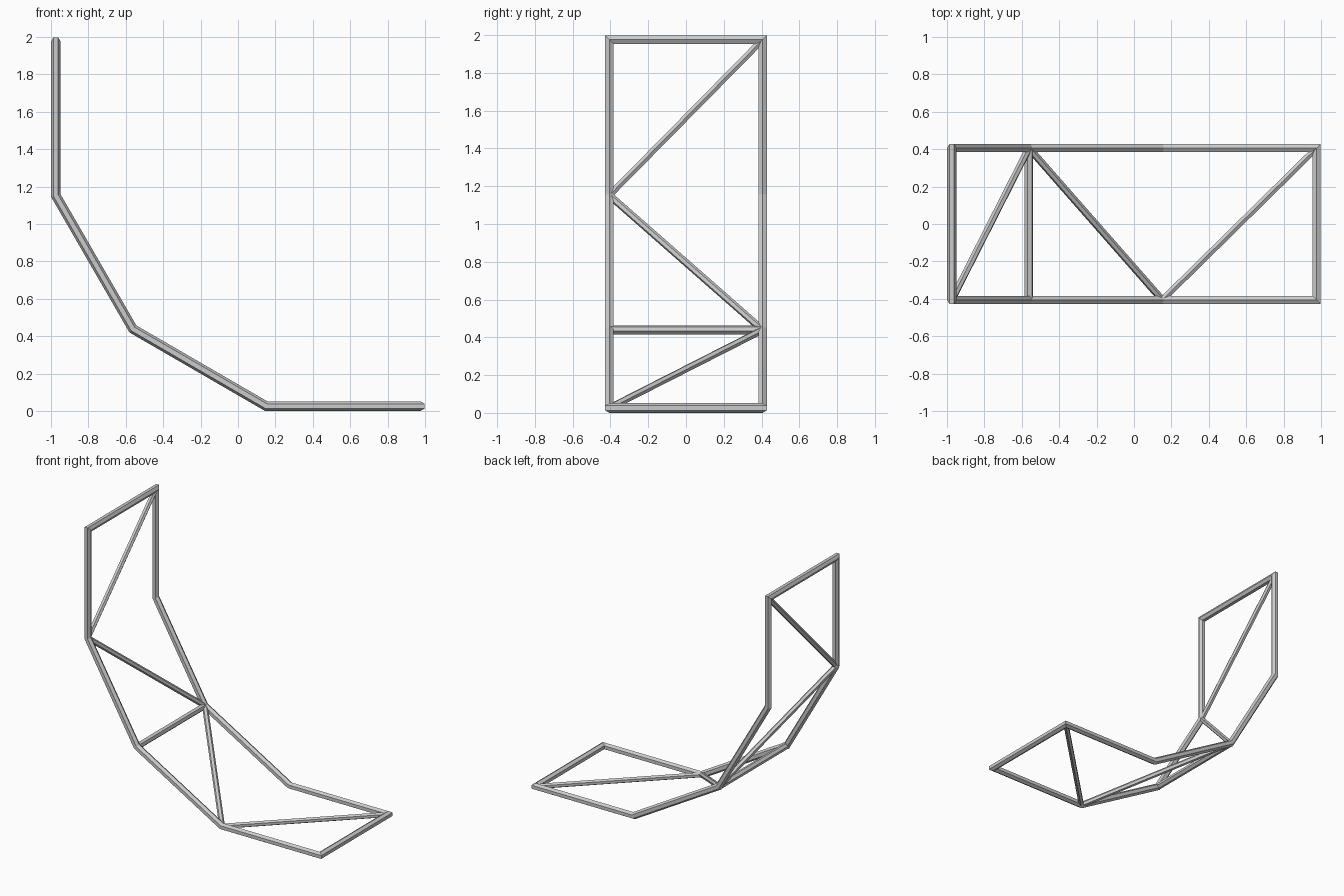
import bpy, bmesh, math
from mathutils import Vector

if "Cube" in bpy.data.objects:
    bpy.data.objects.remove(bpy.data.objects["Cube"])

SIDES = 6
HALF = 0.406                       # half distance between the two rails
Y = Vector((0, 1, 0))
# bent side profile (x, z), from the top down to the far end of the floor
PROFILE = [(-0.974, 1.976), (-0.974, 1.152), (-0.562, 0.439), (0.151, 0.026), (0.976, 0.026)]
front = [Vector((x, -HALF, z)) for x, z in PROFILE]
back = [Vector((x, HALF, z)) for x, z in PROFILE]
normals = [(front[i + 1] - front[i]).normalized().cross(Y) for i in range(4)]


def ring(bm, centre, d, u, r, plane):
    """Hexagon around direction d, slid along d onto the mitre plane."""
    v = d.cross(u)
    verts = []
    for k in range(SIDES):
        a = 2 * math.pi * k / SIDES
        off = (u * math.cos(a) + v * math.sin(a)) * r
        off -= d * (off.dot(plane) / d.dot(plane))
        verts.append(bm.verts.new(centre + off))
    return verts


def finish(bm, name):
    bmesh.ops.recalc_face_normals(bm, faces=bm.faces[:])
    mesh = bpy.data.meshes.new(name)
    bm.to_mesh(mesh)
    bm.free()
    bpy.context.collection.objects.link(bpy.data.objects.new(name, mesh))


def skin(bm, a, b):
    for k in range(SIDES):
        n = (k + 1) % SIDES
        bm.faces.new((a[k], a[n], b[n], b[k]))


def strut(name, a, b, u, r):
    bm = bmesh.new()
    d = (b - a).normalized()
    r1, r2 = ring(bm, a, d, u, r, d), ring(bm, b, d, u, r, d)
    skin(bm, r1, r2)
    bm.faces.new(r1)
    bm.faces.new(r2)
    finish(bm, name)


# outer frame: one closed mitred tube around both rails and the end bars
nodes = front + back[::-1]
ups = normals + [normals[3]] + normals[::-1] + [normals[0]]
bm = bmesh.new()
rings = []
for i, p in enumerate(nodes):
    d_in = (p - nodes[i - 1]).normalized()
    d_out = (nodes[(i + 1) % len(nodes)] - p).normalized()
    rings.append(ring(bm, p, d_in, ups[i - 1], 0.0255, d_in + d_out))
for i in range(len(rings)):
    skin(bm, rings[i - 1], rings[i])
finish(bm, "outer_frame")

# zigzag braces, one per panel
for i in range(4):
    a, b = (back[i], front[i + 1]) if i % 2 == 0 else (front[i], back[i + 1])
    strut(f"diagonal_brace_{i + 1}", a, b, normals[i], 0.0195)

# crossbar at the middle bend
strut("middle_crossbar", front[2], back[2], (normals[1] + normals[2]).normalized(), 0.0235)
